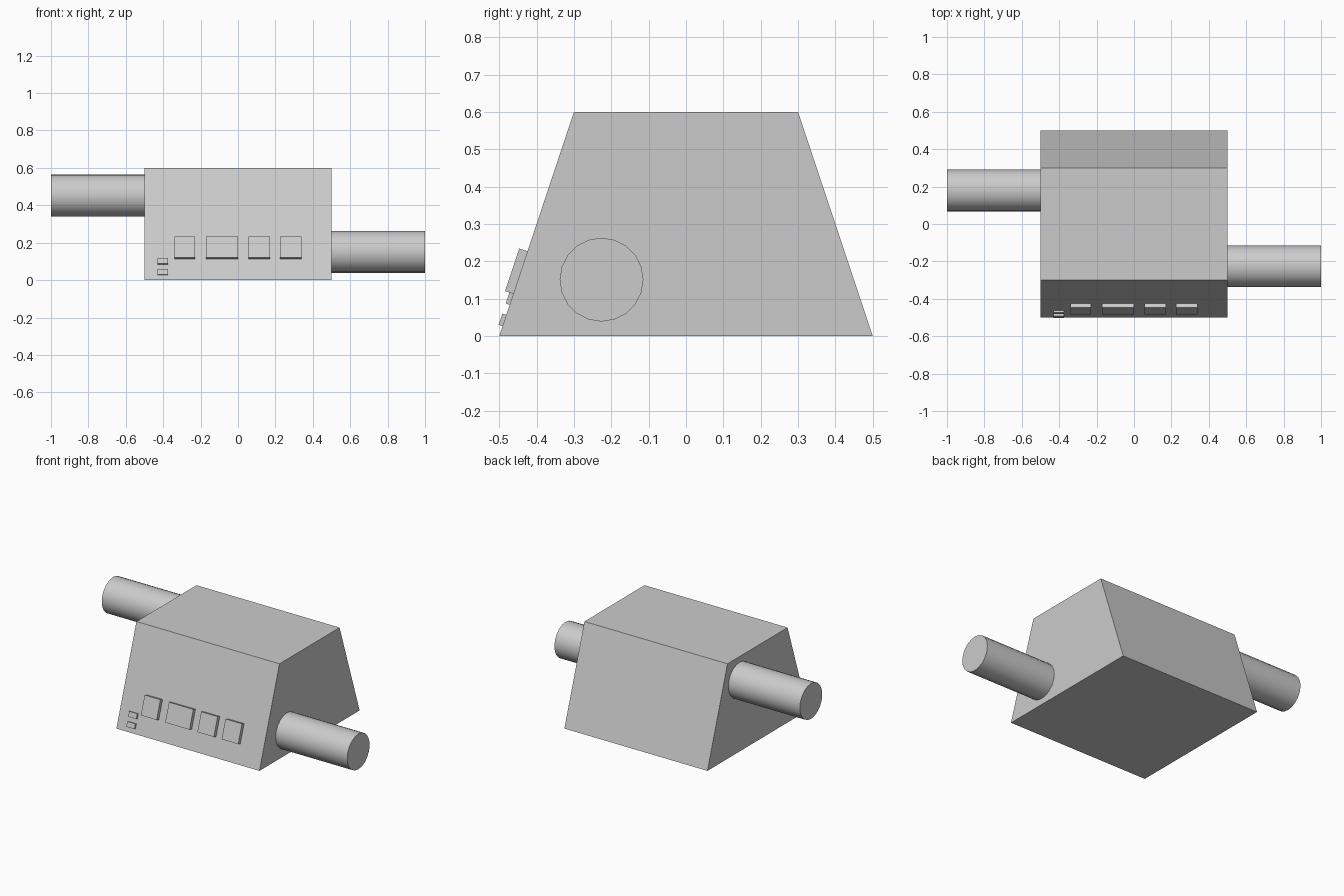
import bpy, bmesh, math
from mathutils import Vector

if "Cube" in bpy.data.objects:
    bpy.data.objects.remove(bpy.data.objects["Cube"])


def extrude_x(name, profile, x0, x1):
    """Extrude a closed (y, z) profile along x."""
    bm = bmesh.new()
    face = bm.faces.new([bm.verts.new((x0, y, z)) for y, z in profile])
    ext = bmesh.ops.extrude_face_region(bm, geom=[face])
    moved = [v for v in ext["geom"] if isinstance(v, bmesh.types.BMVert)]
    bmesh.ops.translate(bm, verts=moved, vec=(x1 - x0, 0, 0))
    bmesh.ops.recalc_face_normals(bm, faces=bm.faces)
    mesh = bpy.data.meshes.new(name)
    bm.to_mesh(mesh)
    bm.free()
    obj = bpy.data.objects.new(name, mesh)
    bpy.context.collection.objects.link(obj)
    return obj


# Sloped housing
extrude_x("housing", [(-0.5, 0), (0.5, 0), (0.3, 0.6), (-0.3, 0.6)], -0.5, 0.5)

# Inlet and outlet pipes
for name, x, y, z in [("right_pipe", 0.75, -0.226, 0.151),
                      ("left_pipe", -0.75, 0.18, 0.452)]:
    bpy.ops.mesh.primitive_cylinder_add(vertices=20, radius=0.112, depth=0.5,
                                        location=(x, y, z),
                                        rotation=(0, math.pi / 2, 0))
    pipe = bpy.context.object
    pipe.name = name
    bpy.ops.object.shade_smooth_by_angle(angle=math.radians(40))

# Buttons standing out from the sloped front
normal = Vector((-0.6, 0.2)).normalized()


def button(name, x0, x1, z0, z1, thick):
    low, high = (Vector((-0.5 + z / 3, z)) for z in (z0, z1))
    extrude_x(name, [low, high, high + normal * thick, low + normal * thick], x0, x1)


for i, (x0, x1) in enumerate([(-0.34, -0.23), (-0.17, 0.0),
                              (0.055, 0.17), (0.225, 0.34)]):
    button(f"large_button_{i + 1}", x0, x1, 0.113, 0.227, 0.023)

for i, z in enumerate((0.027, 0.084)):
    button(f"small_button_{i + 1}", -0.43, -0.373, z, z + 0.03, 0.011)
